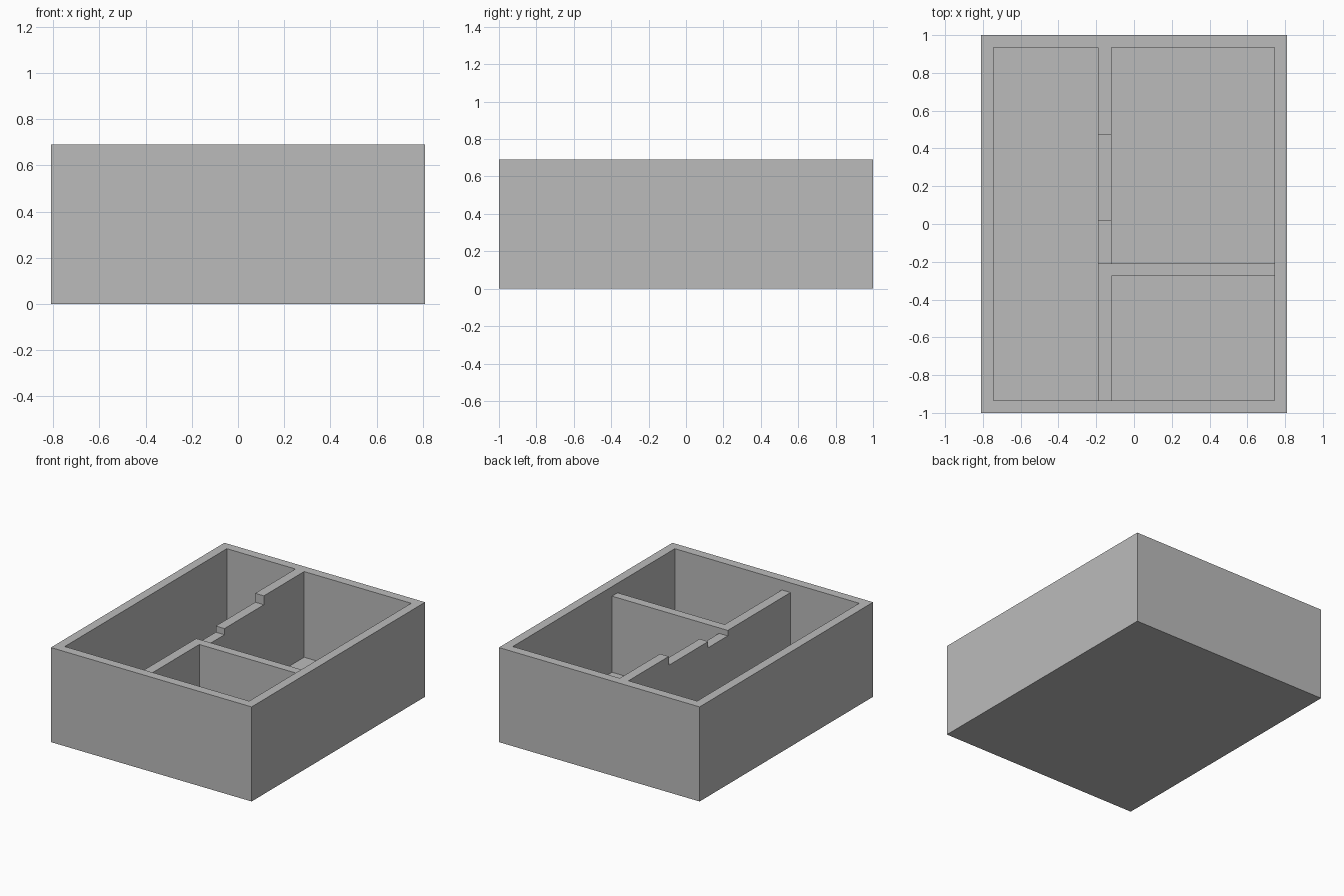
import bpy
import bmesh
from mathutils import Vector

cube = bpy.data.objects.get("Cube")
if cube:
    bpy.data.objects.remove(cube, do_unlink=True)

# Overall sizes
HALF_X, HALF_Y, HEIGHT = 0.81, 1.0, 0.69
WALL = 0.066
FLOOR = 0.065
IN_X, IN_Y = HALF_X - WALL, HALF_Y - WALL
DIV_LEFT, DIV_RIGHT = -0.19, -0.12
CROSS_FRONT, CROSS_BACK = -0.275, -0.21
LOW = 0.62

grey = bpy.data.materials.new("plain grey")
grey.use_nodes = True
colour = (0.5, 0.5, 0.5, 1)
grey.diffuse_color = colour
grey.node_tree.nodes["Principled BSDF"].inputs["Base Color"].default_value = colour


def finish(name, bm):
    bmesh.ops.recalc_face_normals(bm, faces=bm.faces)
    mesh = bpy.data.meshes.new(name)
    bm.to_mesh(mesh)
    bm.free()
    mesh.materials.append(grey)
    obj = bpy.data.objects.new(name, mesh)
    bpy.context.collection.objects.link(obj)
    return obj


def prism(name, profile, x0, x1):
    """Extrude a (y, z) outline from x0 to x1."""
    bm = bmesh.new()
    face = bm.faces.new([bm.verts.new((x0, y, z)) for y, z in profile])
    out = bmesh.ops.extrude_face_region(bm, geom=[face])
    moved = [g for g in out["geom"] if isinstance(g, bmesh.types.BMVert)]
    bmesh.ops.translate(bm, verts=moved, vec=(x1 - x0, 0, 0))
    return finish(name, bm)


# Open tray: block with its top inset and sunk to floor level
bm = bmesh.new()
bmesh.ops.create_cube(bm, size=1)
for v in bm.verts:
    v.co = Vector((v.co.x * 2 * HALF_X, v.co.y * 2 * HALF_Y, (v.co.z + 0.5) * HEIGHT))
top = max(bm.faces, key=lambda f: f.calc_center_median().z)
bmesh.ops.inset_region(bm, faces=[top], thickness=WALL, use_even_offset=True)
well = bmesh.ops.extrude_discrete_faces(bm, faces=[top])["faces"][0]
bmesh.ops.translate(bm, verts=well.verts, vec=(0, 0, FLOOR - HEIGHT))
finish("outer_tray", bm)

# Long divider with a stepped top edge
prism("long_divider", [
    (-IN_Y, FLOOR), (IN_Y, FLOOR), (IN_Y, HEIGHT),
    (0.47, HEIGHT), (0.47, 0.625), (0.015, 0.625), (0.015, 0.58),
    (CROSS_BACK, 0.58), (CROSS_BACK, LOW), (-IN_Y, LOW),
], DIV_LEFT, DIV_RIGHT)

# Short divider between the two right-hand compartments
prism("cross_divider", [
    (CROSS_FRONT, FLOOR), (CROSS_BACK, FLOOR),
    (CROSS_BACK, LOW), (CROSS_FRONT, LOW),
], DIV_RIGHT, IN_X)
